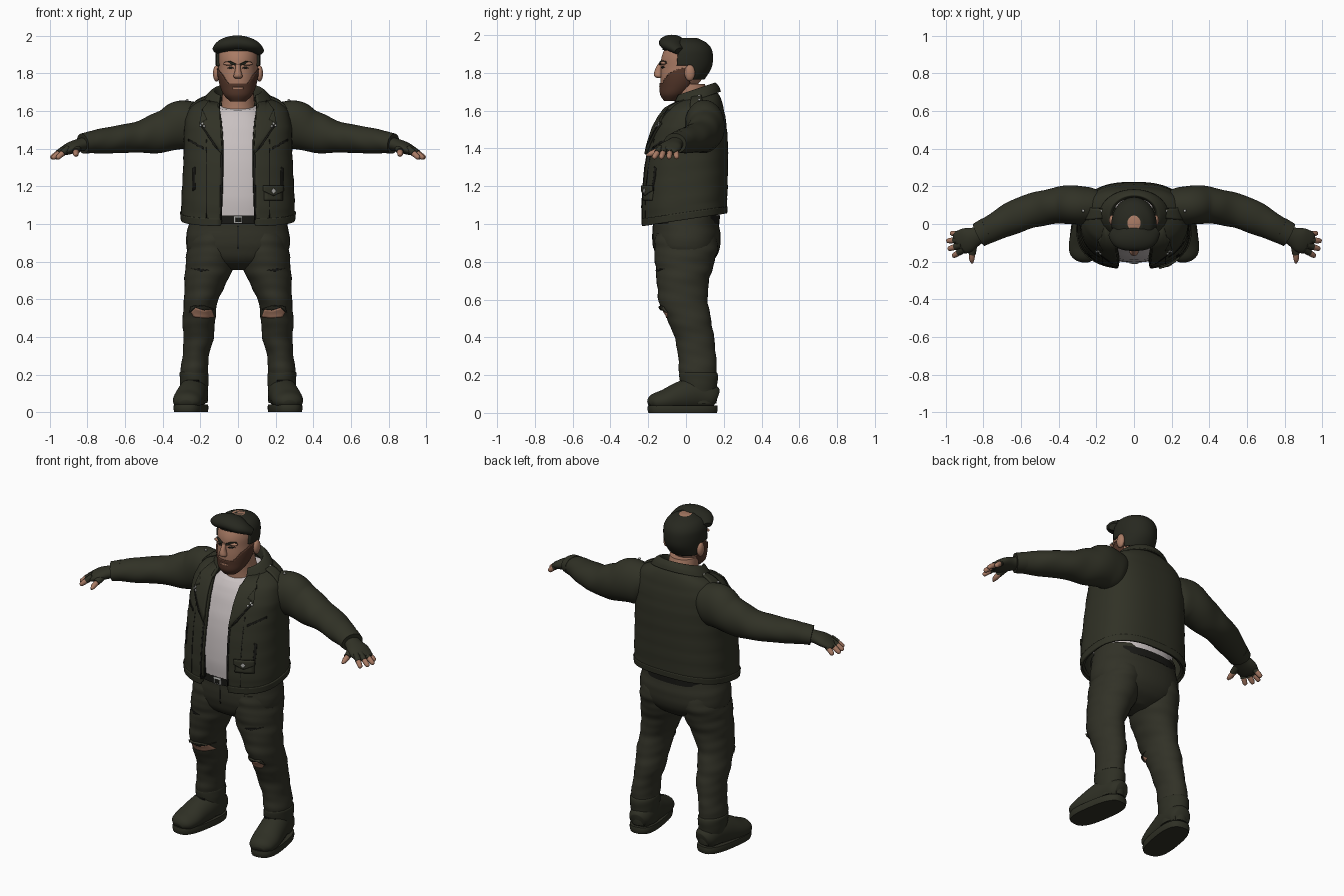
import bpy, bmesh, math
from mathutils import Vector
from mathutils.bvhtree import BVHTree

if "Cube" in bpy.data.objects:
    bpy.data.objects.remove(bpy.data.objects["Cube"])


def paint(name, r, g, b):
    m = bpy.data.materials.new(name)
    m.use_nodes = True
    m.diffuse_color = (r, g, b, 1)
    bsdf = m.node_tree.nodes["Principled BSDF"]
    bsdf.inputs["Base Color"].default_value = (r, g, b, 1)
    bsdf.inputs["Roughness"].default_value = 0.8
    return m


leather = paint("dark olive leather", .030, .031, .019)
denim = paint("dark olive denim", .031, .031, .020)
boot = paint("dark boot leather", .028, .029, .018)
hair = paint("dark hair", .020, .021, .014)
trim = paint("near black trim", .010, .010, .008)
skin = paint("skin", .40, .20, .13)
beard = paint("brown beard", .085, .036, .022)
cotton = paint("white cotton", .58, .53, .53)
metal = paint("pale metal", .45, .45, .43)
surfaces = {}


def finish(name, bm, mat, mirror=False, thick=0, sharp=50):
    mesh = bpy.data.meshes.new(name)
    bm.to_mesh(mesh)
    bm.free()
    mesh.materials.append(mat)
    mesh.shade_smooth()
    mesh.set_sharp_from_angle(angle=math.radians(sharp))
    ob = bpy.data.objects.new(name, mesh)
    bpy.context.collection.objects.link(ob)
    if thick:
        mod = ob.modifiers.new("thickness", "SOLIDIFY")
        mod.thickness, mod.offset = thick, -1
    if mirror:
        ob.modifiers.new("mirror", "MIRROR")
    return ob


def smooth_rows(pts, sub):
    """Catmull-Rom interpolation between cross-sections."""
    pts = [Vector(tuple(p) + (0,) * (7 - len(p))) for p in pts]
    rows = []
    for i in range(len(pts) - 1):
        p0, p1, p2, p3 = pts[max(i - 1, 0)], pts[i], pts[i + 1], pts[min(i + 2, len(pts) - 1)]
        for k in range(sub):
            t = k / sub
            rows.append(p1 + (p2 - p0) * (t / 2) + (p0 * 2 - p1 * 5 + p2 * 4 - p3) * (t * t / 2)
                        + (p1 * 3 - p0 - p2 * 3 + p3) * (t ** 3 / 2))
    return rows + [pts[-1]]


def loft(name, pts, mat, flat=True, n=32, sub=5, e=1.0, fold=0, keep=None, grow=0,
         thick=0, mirror=False, floor=None, turn=0, sharp=50):
    """Sections are x, y, z, half width, half depth, front gap, tilt."""
    rows = smooth_rows(pts, sub)
    bm, grid = bmesh.new(), []
    is_open = any(r[5] > 0 for r in rows)
    power = lambda v: math.copysign(abs(v) ** e, v)
    for i, r in enumerate(rows):
        c = Vector(r[:3])
        u, v = Vector((1, 0, 0)), Vector((0, 1, 0))
        if not flat:
            t = (Vector(rows[min(i + 1, len(rows) - 1)][:3]) - Vector(rows[max(i - 1, 0)][:3])).normalized()
            u = t.cross(Vector((0, 0, 1))).normalized()
            v = u.cross(t)
        a, b = max(r[3], .002) + grow, max(r[4], .002) + grow
        start = math.asin(min(1, max(r[5], 0) / a) ** (1 / e)) if is_open else 0
        ring = []
        for j in range(n + 1 if is_open else n):
            ang = start + (2 * math.pi - 2 * start) * j / n
            s = c.x * 40 + c.y * 25 + c.z * 62
            k = 1 + fold * (math.sin(s + 2 * math.sin(ang + 1)) + .6 * math.sin(1.9 * s - 3 * math.cos(ang)))
            p = c + u * (a * k * power(math.sin(ang))) - v * (b * k * power(math.cos(ang)))
            p.z += r[6] * (p.y - c.y)
            if floor is not None:
                p.z = max(p.z, floor)
            if turn:
                d = p - c
                p = c + Vector((d.x * math.cos(turn) - d.y * math.sin(turn),
                                d.x * math.sin(turn) + d.y * math.cos(turn), d.z))
            ring.append(bm.verts.new(p))
        grid.append(ring)
    for lo, hi in zip(grid, grid[1:]):
        for j in range(n):
            q = (j + 1) % len(lo)
            bm.faces.new((lo[j], lo[q], hi[q], hi[j]))
    if not is_open:
        bm.faces.new(grid[0][::-1])
        bm.faces.new(grid[-1])
        bmesh.ops.recalc_face_normals(bm, faces=bm.faces)
    if keep:
        drop = [f for f in bm.faces if not keep(f.calc_center_median())]
        bmesh.ops.delete(bm, geom=drop, context="FACES")
    surfaces[name] = BVHTree.FromBMesh(bm)
    return finish(name, bm, mat, mirror, thick, sharp)


def drape(name, outline, target, mat, lift=.004, thick=.006, mirror=True, down=False, cuts=4):
    """Lay a flat outline onto a surface, from the front or from above."""
    bm = bmesh.new()
    bm.faces.new([bm.verts.new((p, q, 3) if down else (p, -3, q)) for p, q in outline])
    bmesh.ops.triangulate(bm, faces=bm.faces)
    bmesh.ops.subdivide_edges(bm, edges=bm.edges, cuts=cuts, use_grid_fill=True)
    way = Vector((0, 0, -1)) if down else Vector((0, 1, 0))
    for v in bm.verts:
        hit = surfaces[target].ray_cast(v.co, way)[0]
        if hit is None:
            probe = Vector((v.co.x, v.co.y, 1.6)) if down else Vector((v.co.x, -.15, v.co.z))
            near = surfaces[target].find_nearest(probe)[0]
            hit = Vector((v.co.x, v.co.y, near.z)) if down else Vector((v.co.x, near.y, v.co.z))
        v.co = hit - way * lift
    for f in bm.faces:
        f.normal_update()
        if f.normal.dot(way) > 0:
            f.normal_flip()
    return finish(name, bm, mat, mirror, thick)


def ball(name, loc, size, mat, mirror=False):
    bm = bmesh.new()
    bmesh.ops.create_uvsphere(bm, u_segments=20, v_segments=12, radius=1)
    for v in bm.verts:
        v.co = Vector(loc) + Vector(a * b for a, b in zip(v.co, size))
    return finish(name, bm, mat, mirror)


def box(x, z, w, h, skew=0):
    return [(x - w, z - h - skew), (x + w, z - h + skew), (x + w, z + h + skew), (x - w, z + h - skew)]


# Head, hair and beard
skull = [(0, -.08, 1.652, .035, .03), (0, -.065, 1.685, .068, .065), (0, -.04, 1.73, .088, .093),
         (0, -.02, 1.78, .1, .115), (0, -.005, 1.83, .104, .128), (0, 0, 1.88, .107, .13),
         (0, .005, 1.925, .102, .118), (0, .005, 1.96, .08, .09), (0, .005, 1.985, .035, .04)]
loft("head", skull, skin, n=48, sub=6)
loft("beard", skull, beard, n=96, sub=12, grow=.007, thick=.012,
     keep=lambda p: p.y < .02 and p.z < 1.748 + 1.4 * max(0, abs(p.x) - .055))
loft("hair", skull, hair, n=96, sub=10, grow=.013, thick=.02,
     keep=lambda p: p.z > 1.925 or (p.y > -.045 and p.z > 1.84) or (p.y > .035 and p.z > 1.765))
loft("quiff", [(-.115, -.04, 1.925, .03, .02), (-.07, -.07, 1.95, .06, .038), (0, -.075, 1.96, .068, .042),
               (.07, -.07, 1.948, .06, .036), (.117, -.035, 1.915, .03, .02)], hair, flat=False)
ball("ear", (.115, .02, 1.80), (.018, .028, .043), skin, True)
loft("nose", [(0, -.135, 1.85, .012, .012), (0, -.145, 1.815, .016, .02), (0, -.147, 1.785, .024, .022),
              (0, -.14, 1.772, .014, .012)], skin, n=16)
ball("brow_ridge", (.042, -.118, 1.852), (.036, .016, .011), skin, True)
drape("eyebrow", [(.014, 1.842), (.05, 1.853), (.075, 1.85), (.07, 1.863), (.045, 1.866), (.014, 1.853)],
      "head", hair, .012, .012)
drape("eye", [(.02, 1.828), (.04, 1.824), (.06, 1.829), (.04, 1.838)], "head", trim, .002, .003)
drape("mouth", box(0, 1.722, .028, .005), "beard", skin, .002, .003, False)
loft("neck", [(0, .05, 1.54, .11, .11), (0, .035, 1.64, .088, .095), (0, .015, 1.74, .082, .085)], skin)

# Shirt
loft("shirt", [(0, -.01, 1.0, .22, .185), (0, -.01, 1.15, .23, .195), (0, .005, 1.35, .23, .19),
               (0, .025, 1.48, .21, .175), (0, .035, 1.57, .17, .15, 0, .05), (0, .04, 1.63, .12, .125, 0, .2)],
     cotton, fold=.003, e=.85)

# Jacket body, with an open front and a hem that rises at the back
loft("jacket", [(0, -.01, 1.03, .298, .222, .09, .15), (0, -.01, 1.06, .302, .226, .088, .14),
                (0, -.008, 1.15, .3, .228, .085, .08), (0, 0, 1.3, .292, .222, .08, .02),
                (0, .012, 1.42, .288, .21, .08), (0, .025, 1.52, .285, .19, .085),
                (0, .042, 1.6, .265, .16, .095), (0, .055, 1.65, .215, .13, .1, .1),
                (0, .06, 1.68, .13, .1, .1, .25)],
     leather, n=72, e=.78, fold=.004, thick=.02)
loft("hem_band", [(0, -.01, 1.022, .304, .228, .095, .15), (0, -.01, 1.06, .308, .231, .093, .14)],
     leather, n=72, e=.78, thick=.012)
loft("collar", [(0, .045, 1.655, .185, .14, .1, .33), (0, .045, 1.685, .165, .13, .1, .33),
                (0, .04, 1.71, .135, .115, .095, .33), (0, .04, 1.70, .122, .105, .09, .33),
                (0, .04, 1.65, .115, .1, .085, .33)], leather, n=48, thick=.012)
drape("lapel", [(.085, 1.37), (.13, 1.42), (.205, 1.535), (.165, 1.555), (.19, 1.61), (.15, 1.665), (.1, 1.66)],
      "jacket", leather, .016, .016, cuts=5)
drape("lapel_seam", [(.10, 1.39), (.135, 1.425), (.203, 1.53), (.196, 1.532), (.13, 1.437)],
      "jacket", trim, .018, .004)
drape("front_zip", [(.086, 1.02), (.097, 1.02), (.092, 1.37), (.081, 1.37)], "jacket", trim, .003)
drape("front_panel_seam", [(.165, 1.03), (.169, 1.03), (.169, 1.45), (.165, 1.45)], "jacket", trim, .002, .003)
drape("chest_zip", box(.225, 1.425, .04, .006, .022), "jacket", trim)
drape("side_zip", box(.235, 1.24, .006, .06, -.004), "jacket", trim)
drape("pocket", box(.19, 1.155, .05, .03), "jacket", leather, .01, .012, False)
drape("pocket_flap", [(.135, 1.205), (.245, 1.205), (.245, 1.175), (.19, 1.15), (.135, 1.175)],
      "jacket", leather, .018, .01, False)
drape("pocket_badge", [(.19, 1.16), (.203, 1.175), (.19, 1.19), (.177, 1.175)], "jacket", metal, .022, .005, False)
drape("epaulette", [(.15, .03), (.27, .02), (.27, .09), (.15, .08)], "jacket", leather, .012, .012, down=True)
for i, (x, z) in enumerate([(.19, 1.535), (.2, 1.525), (.18, 1.52)]):
    drape(f"lapel_stud_{i}", box(x, z, .005, .005), "jacket", metal, .021, .006, cuts=1)
for i, x in enumerate((.17, .27)):
    ball(f"epaulette_stud_{i}", (x, .07, 1.678 - .2 * (x - .17)), (.008, .008, .006), metal, True)

# Sleeves with cuffs
loft("sleeve", [(.17, .085, 1.535, .08, .09), (.24, .095, 1.535, .1, .122), (.31, .1, 1.52, .102, .13),
                (.38, .1, 1.495, .1, .112), (.46, .09, 1.475, .094, .1), (.55, .07, 1.46, .09, .08),
                (.65, .028, 1.447, .086, .073), (.74, -.015, 1.44, .074, .064), (.81, -.05, 1.43, .064, .053)],
     leather, flat=False, sub=8, fold=.022, mirror=True)
loft("cuff", [(.775, -.032, 1.436, .07, .059), (.825, -.058, 1.427, .066, .054)], leather,
     flat=False, sub=2, mirror=True)

# Fingerless gloves and fingers
loft("glove", [(.8, -.045, 1.43, .045, .036), (.84, -.065, 1.42, .05, .034), (.885, -.085, 1.405, .066, .032),
               (.925, -.1, 1.388, .062, .024), (.94, -.107, 1.382, .05, .015)], leather, flat=False, mirror=True)
for i, (bx, by, tx, ty) in enumerate([(.93, -.055, .975, -.048), (.94, -.085, .995, -.09),
                                      (.935, -.117, .988, -.133), (.92, -.145, .963, -.172)]):
    root, tip = Vector((bx, by, 1.388)), Vector((tx, ty, 1.348))
    row = lambda t, r: (*root.lerp(tip, t), r, r)
    loft(f"finger_{i}", [row(0, .015), row(.55, .015), row(.9, .012), row(1, .004)], skin,
         flat=False, n=12, sub=3, mirror=True)
    loft(f"glove_finger_{i}", [row(-.4, .017), row(.3, .0175)], leather, flat=False, n=12, sub=2, mirror=True)
loft("glove_thumb", [(.855, -.1, 1.408, .025, .022), (.86, -.16, 1.385, .019, .018)], leather,
     flat=False, n=14, sub=3, mirror=True)
loft("thumb", [(.86, -.145, 1.388, .016, .016), (.862, -.185, 1.372, .015, .015), (.86, -.207, 1.362, .006, .006)],
     skin, flat=False, n=12, sub=3, mirror=True)

# Trousers and belt
loft("hips", [(0, 0, .755, .05, .07), (0, 0, .80, .2, .14), (0, .003, .86, .268, .172), (0, .003, .93, .275, .18),
              (0, 0, 1.0, .262, .174), (0, 0, 1.07, .25, .17)], denim, e=.85, fold=.004)
loft("belt", [(0, -.01, 1.0, .25, .187), (0, -.01, 1.045, .25, .19)], trim, sub=2, e=.85)
drape("buckle", box(0, 1.022, .024, .02), "belt", metal, .01, .012, False)
drape("buckle_centre", box(.003, 1.022, .016, .012), "belt", trim, .013, .006, False)
loft("leg", [(.235, .065, .13, .066, .09), (.232, .063, .22, .073, .1), (.225, .058, .3, .07, .1),
             (.21, .046, .39, .08, .104), (.208, .018, .49, .087, .115), (.197, -.014, .59, .09, .13),
             (.175, -.017, .68, .11, .136), (.152, -.01, .77, .128, .152), (.14, 0, .87, .13, .168),
             (.135, 0, .95, .12, .16)], denim, sub=8, fold=.014, mirror=True)
drape("knee_tear", [(.125, .505), (.17, .50), (.235, .505), (.25, .53), (.225, .555), (.18, .54), (.14, .545)],
      "leg", skin, .003)
drape("knee_tear_edge", [(.118, .548), (.18, .541), (.227, .556), (.26, .53), (.252, .56), (.18, .562)],
      "leg", denim, .014, .012)
drape("thigh_tear", [(.15, .755), (.2, .748), (.25, .765), (.2, .762)], "leg", trim, .003)
drape("fly_seam", box(0, .93, .003, .06), "hips", trim, .002, .003, False)

# Boots
loft("boot_shaft", [(.23, .072, .05, .068, .09), (.232, .068, .13, .074, .096), (.234, .066, .2, .077, .103),
                    (.234, .066, .215, .07, .096)], boot, fold=.012, mirror=True)
loft("boot_foot", [(.222, .158, .075, .045, .05), (.226, .13, .085, .065, .07), (.235, .05, .1, .076, .09),
                   (.25, -.03, .085, .08, .08), (.264, -.11, .065, .082, .06), (.272, -.17, .055, .068, .045),
                   (.276, -.195, .045, .035, .02)], boot, flat=False, mirror=True, floor=.02)
loft("boot_sole", [(.25, -.018, 0, .08, .182), (.25, -.018, .02, .084, .187), (.25, -.018, .04, .082, .184)],
     boot, sub=2, e=.72, turn=math.radians(9), mirror=True)
for i, z in enumerate((.115, .14, .165)):
    drape(f"boot_lace_{i}", box(.24, z, .035, .004), "boot_shaft", trim, .006, .008)
